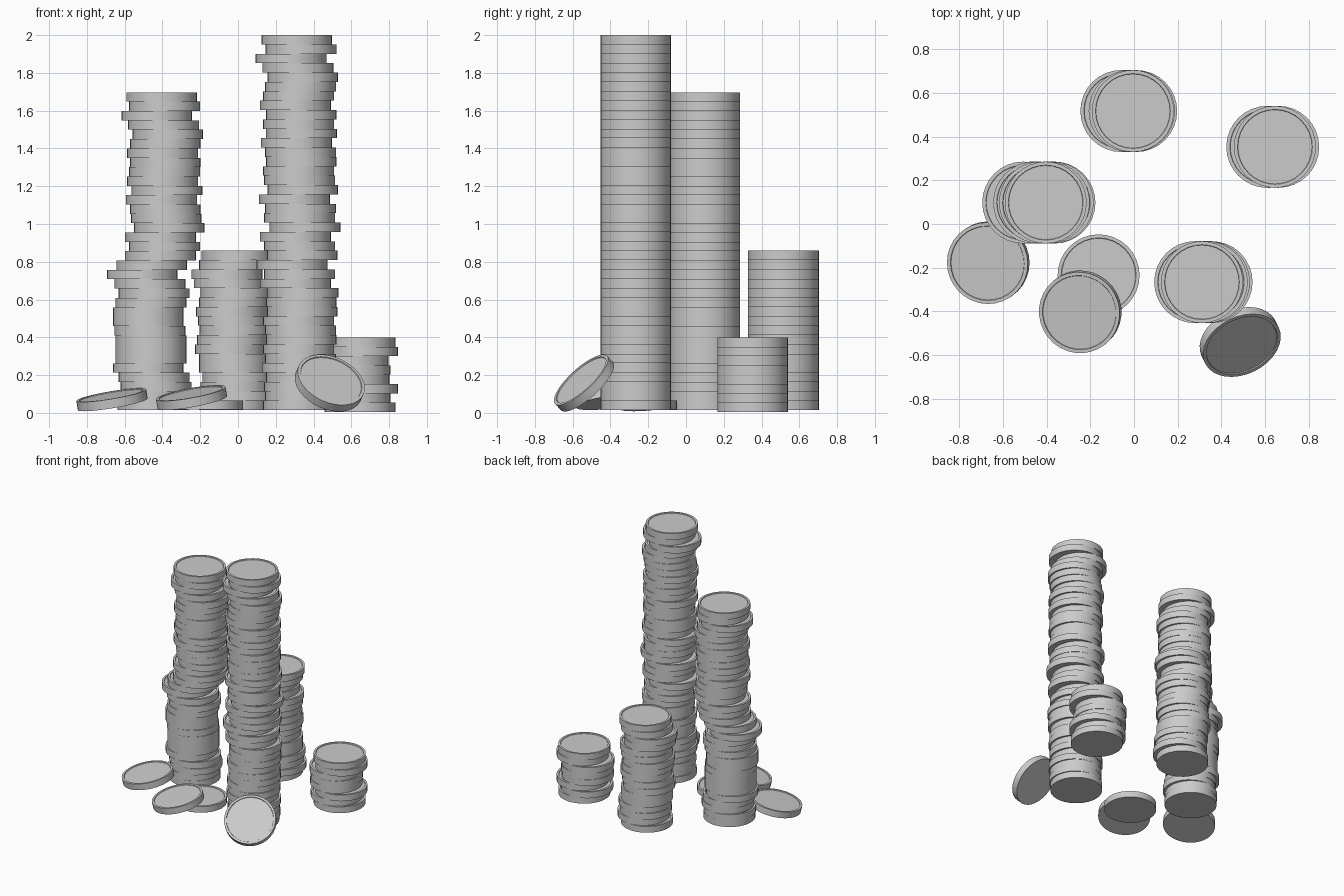
import bpy, bmesh
from mathutils import Matrix, Vector

if "Cube" in bpy.data.objects:
    bpy.data.objects.remove(bpy.data.objects["Cube"])

R, T, SIDES = 0.1875, 0.0495, 32


def add_coin(bm, center, normal=(0, 0, 1), thick=T):
    """Solid disc with a raised rim and a shallow recess on its upper face."""
    rot = Vector(normal).to_track_quat('Z', 'Y').to_matrix().to_4x4()
    res = bmesh.ops.create_cone(
        bm, cap_ends=True, segments=SIDES, radius1=R, radius2=R, depth=thick,
        matrix=Matrix.Identity(4))
    verts = set(res['verts'])
    top = max({f for v in verts for f in v.link_faces},
              key=lambda f: f.calc_center_median().z)
    bmesh.ops.inset_region(bm, faces=[top], thickness=0.016)
    inner = bmesh.ops.inset_region(bm, faces=[top], thickness=0.002, depth=-0.005)
    for f in inner['faces'] + [top]:
        verts.update(f.verts)
    for v in list(verts):
        for f in v.link_faces:
            verts.update(f.verts)
    bmesh.ops.transform(bm, matrix=Matrix.Translation(center) @ rot, verts=list(verts))


def finish(bm, name):
    mesh = bpy.data.meshes.new(name)
    bm.to_mesh(mesh)
    bm.free()
    obj = bpy.data.objects.new(name, mesh)
    bpy.context.collection.objects.link(obj)
    bpy.ops.object.select_all(action='DESELECT')
    obj.select_set(True)
    bpy.context.view_layer.objects.active = obj
    bpy.ops.object.shade_smooth_by_angle(angle=0.5)


def stack(name, y, bottom, top, xs):
    """Coin pile; xs lists coin centres (in thousandths) from the top down."""
    bm = bmesh.new()
    t = (top - bottom) / len(xs)
    for k, x in enumerate(xs):
        add_coin(bm, (x / 1000, y, top - t * (k + 0.5)), thick=t)
    finish(bm, name)


# Coin stacks, shifted sideways coin by coin
stack("tall_stack", -0.266, 0.015, 2.0, [
    311, 333, 280, 318, 343, 330, 320, 305, 335, 320,
    337, 310, 330, 335, 320, 325, 343, 300, 330, 325,
    355, 305, 325, 340, 285, 325, 305, 345, 335, 340,
    320, 330, 335, 320, 330, 315, 335, 325, 330, 320])
stack("second_stack", 0.098, 0.015, 1.697, [
    -404, -390, -430, -395, -372, -385, -400, -385, -390, -400,
    -375, -405, -385, -380, -364, -410, -390, -410, -457, -507,
    -465, -445, -460, -475, -475, -465, -460, -460, -460, -475,
    -445, -435, -455, -450])
stack("third_stack", 0.517, 0.015, 0.859, [
    -5, -20, -58, -45, -10, -20, -35, -25, -15, -30,
    -40, -20, -20, 0, -10, 10, -20])
stack("short_stack", 0.353, 0.005, 0.399, [
    645, 660, 610, 620, 615, 660, 620, 645])

# Loose coins lying around the stacks
loose = [
    ("flat_coin", (-0.162, -0.235, 0.042), (0, 0, 1)),
    ("tilted_coin_left", (-0.667, -0.177, 0.070), (-0.165, -0.11, 0.98)),
    ("tilted_coin_front", (-0.246, -0.402, 0.081), (-0.175, -0.14, 0.97)),
    ("leaning_coin", (0.486, -0.540, 0.158), (0.316, -0.64, 0.70)),
]
for name, center, normal in loose:
    bm = bmesh.new()
    add_coin(bm, center, normal)
    finish(bm, name)
